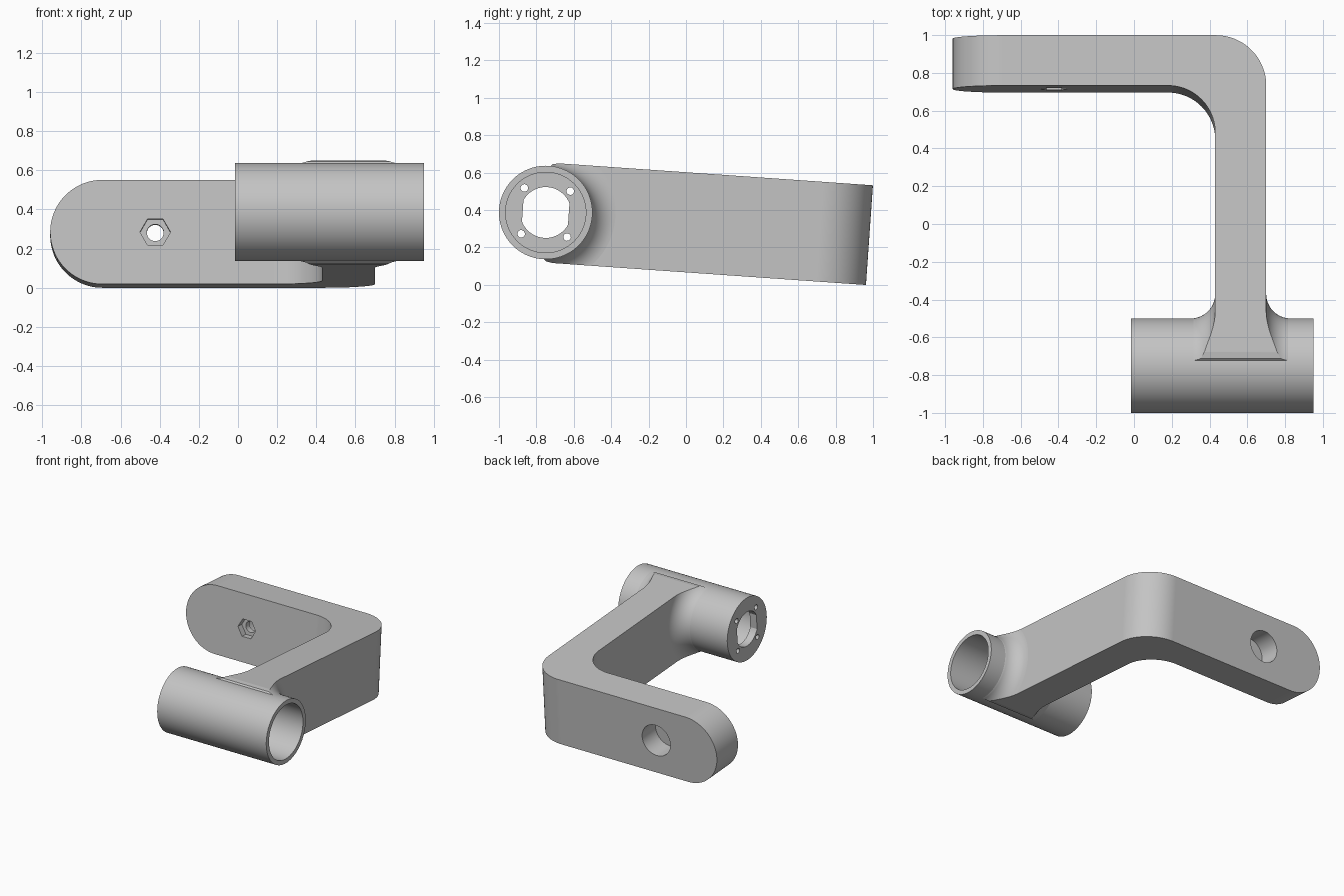
import bpy, bmesh
from math import sin, cos, pi, radians
from mathutils import Matrix, Vector

if "Cube" in bpy.data.objects:
    bpy.data.objects.remove(bpy.data.objects["Cube"], do_unlink=True)

grey = bpy.data.materials.new("light grey")
grey.use_nodes = True
grey.diffuse_color = (0.55, 0.55, 0.55, 1)
grey.node_tree.nodes["Principled BSDF"].inputs["Base Color"].default_value = (0.55, 0.55, 0.55, 1)

HUB_R, HUB_X0, HUB_X1 = 0.25, -0.015, 0.95     # tube
ARM_X0, ARM_X1 = 0.43, 0.70                    # arm sides
FRONT, BACK = 1.468, 1.735                     # plate faces
HALF = 0.267                                   # half height of arm and plate
HOLE_X = -0.423


def arc(cx, cy, r, a0, a1, n=24):
    """Points on an arc, angles in degrees."""
    angles = [radians(a0 + (a1 - a0) * i / n) for i in range(n + 1)]
    return [(cx + r * cos(a), cy + r * sin(a)) for a in angles]


def circle(cx, cy, r, n=48):
    return arc(cx, cy, r, 0, 360, n)[:-1]


def finish(name, bm):
    bmesh.ops.recalc_face_normals(bm, faces=bm.faces)
    mesh = bpy.data.meshes.new(name)
    bm.to_mesh(mesh)
    bm.free()
    mesh.materials.append(grey)
    ob = bpy.data.objects.new(name, mesh)
    bpy.context.collection.objects.link(ob)
    return ob


def prism(name, outline, axis, lo, hi):
    """Extrude a 2D outline along an axis; outline uses the other two axes in order."""
    def place(p, d):
        co = list(p)
        co.insert("xyz".index(axis), d)
        return Vector(co)
    bm = bmesh.new()
    face = bm.faces.new([bm.verts.new(place(p, lo)) for p in outline])
    ext = bmesh.ops.extrude_face_region(bm, geom=[face])
    # keep the starting face as the near cap
    if not face.is_valid or len(bm.faces) < len(outline) + 2:
        bm.faces.new([v for v in bm.verts if abs(v.co["xyz".index(axis)] - lo) < 1e-6
                      and v not in ext["geom"]])
    verts = [g for g in ext["geom"] if isinstance(g, bmesh.types.BMVert)]
    bmesh.ops.translate(bm, verts=verts, vec=place((0, 0), hi - lo))
    return finish(name, bm)


def lathe(name, profile, closed=False, n=96):
    """Revolve (x, radius) points about the x axis; cap the ends or close the loop."""
    bm = bmesh.new()
    rings = [[bm.verts.new((x, r * cos(2 * pi * i / n), r * sin(2 * pi * i / n)))
              for i in range(n)] for x, r in profile]
    for a, b in zip(rings, rings[1:] + rings[:1] if closed else rings[1:]):
        for i in range(n):
            j = (i + 1) % n
            bm.faces.new((a[i], a[j], b[j], b[i]))
    if not closed:
        bm.faces.new(rings[0])
        bm.faces.new(rings[-1])
    return finish(name, bm)


def combine(target, other, operation):
    mod = target.modifiers.new(operation.lower(), "BOOLEAN")
    mod.operation, mod.solver, mod.object = operation, "EXACT", other
    bpy.ops.object.select_all(action="DESELECT")
    bpy.context.view_layer.objects.active = target
    target.select_set(True)
    bpy.ops.object.modifier_apply(modifier=mod.name)
    bpy.data.objects.remove(other, do_unlink=True)


# Bent arm, drawn in plan with rounded inner and outer corners
plan = [(ARM_X0, 0), (ARM_X1, 0)]
plan += arc(ARM_X1 - HALF, BACK - HALF, HALF, 0, 90)
plan += [(-1.1, BACK), (-1.1, FRONT)]
plan += arc(ARM_X0 - 0.25, FRONT - 0.25, 0.25, 90, 0)
arm = prism("bent_arm", plan, "z", -0.5, 0.5)

# Fillet flaring from the arm sides onto the tube
f = 0.13
left = [(ARM_X0 - f, 0.245)]
left += arc(ARM_X0 - f, HUB_R + f, f, -82, -3, 16) + [(ARM_X0 + 0.003, HUB_R + f + 0.005)]
right = [(ARM_X0 + ARM_X1 - x, r) for x, r in reversed(left)]
combine(arm, lathe("flare", left + right), "UNION")

# Trim the height, round the free end, and blend the arm over the tube
stadium = [(1.1, HALF)] + arc(-0.96 + HALF, 0, HALF, 90, 270, 48) + [(1.1, -HALF)]
combine(arm, prism("height_trim", stadium, "y", -0.5, 2), "INTERSECT")
ramp = [(0.004, 0.244), (0.02, 0.261), (0.05, 0.266), (0.2, 0.29), (1.9, 0.29)]
ramp += [(u, -v) for u, v in reversed(ramp)]
combine(arm, prism("root_trim", ramp, "x", -1.2, 1.2), "INTERSECT")

# Hollow the arm root so it only bites into the tube wall
combine(arm, lathe("root_cut", [(-0.2, 0.235), (1.1, 0.235)]), "DIFFERENCE")

# Plate: hex nut pocket in front, through hole, round counterbore behind
for name, r, n, lo, hi in (("nut_pocket", 0.078, 6, 1.3, FRONT + 0.05),
                           ("bolt_hole", 0.043, 32, 1.25, 1.95),
                           ("counterbore", 0.125, 48, BACK - 0.17, 1.9)):
    combine(arm, prism(name, circle(HOLE_X, 0, r, n), "y", lo, hi), "DIFFERENCE")

# Tube with a deep bore open at one end and a solid wall at the other
wall = HUB_X0 + 0.06
bore = [(HUB_X1, 0.215), (wall, 0.215)]
tube = lathe("tube", [(HUB_X0, HUB_R), (HUB_X1, HUB_R)] + bore)

# End wall: double-flat shaft opening and four screw holes
shaft = arc(0, 0, 0.136, 25, 155) + arc(0, 0, 0.136, 205, 335)
combine(tube, prism("shaft_hole", shaft, "x", -0.1, 0.1), "DIFFERENCE")
for sy in (-1, 1):
    for sz in (-1, 1):
        hole = circle(sy * 0.123, sz * 0.123, 0.02, 20)
        combine(tube, prism("screw_hole", hole, "x", -0.1, 0.1), "DIFFERENCE")

# Tilt into place and shade
pose = Matrix.Translation((0, -0.75, 0.387)) @ Matrix.Rotation(radians(-4), 4, "X")
for part in (arm, tube):
    part.data.transform(pose)
    bpy.ops.object.select_all(action="DESELECT")
    part.select_set(True)
    bpy.context.view_layer.objects.active = part
    bpy.ops.object.shade_smooth_by_angle(angle=radians(25))
    weighted = part.modifiers.new("even shading", "WEIGHTED_NORMAL")
    weighted.keep_sharp = True
